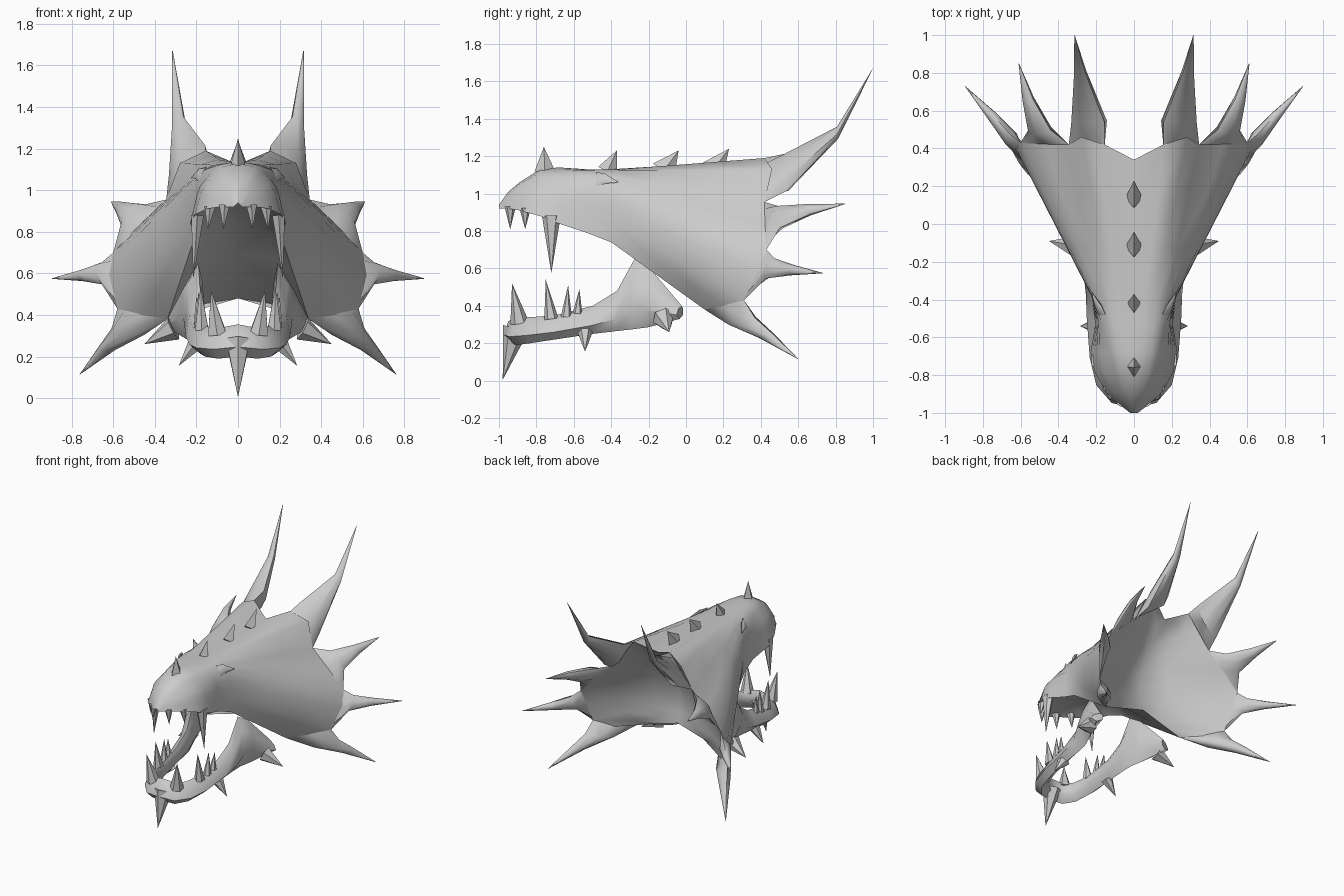
import bpy, math
from mathutils import Vector as V

cube = bpy.data.objects.get("Cube")
if cube:
    bpy.data.objects.remove(cube, do_unlink=True)

grey = bpy.data.materials.new("bone_grey")
grey.use_nodes = True
grey.diffuse_color = (0.6, 0.6, 0.6, 1)
grey.node_tree.nodes["Principled BSDF"].inputs["Base Color"].default_value = (0.6, 0.6, 0.6, 1)


def build(name, parts, angle=50, mirror=True):
    """Join (verts, faces) parts into one object, mirrored across x."""
    verts, faces = [], []
    for vs, fs in parts:
        faces += [[i + len(verts) for i in f] for f in fs]
        verts += [tuple(v) for v in vs]
    me = bpy.data.meshes.new(name)
    me.from_pydata(verts, [], faces)
    me.validate()
    me.materials.append(grey)
    ob = bpy.data.objects.new(name, me)
    bpy.context.collection.objects.link(ob)
    bpy.ops.object.select_all(action='DESELECT')
    ob.select_set(True)
    bpy.context.view_layer.objects.active = ob
    bpy.ops.object.mode_set(mode='EDIT')
    bpy.ops.mesh.select_all(action='SELECT')
    bpy.ops.mesh.normals_make_consistent(inside=False)
    bpy.ops.object.mode_set(mode='OBJECT')
    bpy.ops.object.shade_smooth_by_angle(angle=math.radians(angle))
    if mirror:
        ob.modifiers.new("mirror", 'MIRROR').merge_threshold = 0.002
    return ob


def skin(rows, closed=False):
    """Quads between equally long rows of points."""
    n = len(rows[0])
    fs = [[r * n + c, r * n + (c + 1) % n, (r + 1) * n + (c + 1) % n, (r + 1) * n + c]
          for r in range(len(rows) - 1) for c in range(n if closed else n - 1)]
    return [p for row in rows for p in row], fs


def resample(pts, n):
    """Evenly spaced points along a polyline."""
    pts = [V(p) for p in pts]
    lens = [(b - a).length for a, b in zip(pts, pts[1:])]
    out = []
    for i in range(n):
        d, k = sum(lens) * i / (n - 1), 0
        while k < len(lens) - 1 and d > lens[k]:
            d -= lens[k]
            k += 1
        out.append(pts[k].lerp(pts[k + 1], min(1, d / lens[k])))
    return out


def cone(base, tip, r, sides=6, squash=1.0):
    """Pointed tooth or spike; squash narrows it in x."""
    base, tip = V(base), V(tip)
    d = (tip - base).normalized()
    u = d.cross(V((1, 0, 0))).normalized()
    w = d.cross(u)
    ring = [base + u * r * math.cos(t) + w * r * squash * math.sin(t)
            for t in (2 * math.pi * i / sides for i in range(sides))]
    fs = [[i, (i + 1) % sides, sides] for i in range(sides)]
    return ring + [tip], fs + [list(range(sides))[::-1]]


def rim_spike(a, b, mids, tip, thick):
    """Blade-like spike from rim edge a-b, through (centre, scale) rings, to the tip."""
    a, b, tip = V(a), V(b), V(tip)
    c, h = (a + b) / 2, (a - b) / 2
    d = (V(mids[0][0]) - c).normalized()
    n = h.cross(d).normalized()

    def ring(o, k, t):
        return [o + h * k * math.cos(s) + n * t * math.sin(s)
                for s in (math.pi * i / 4 for i in range(8))]
    rows = [ring(c, 1, 0.004)]
    rows += [ring(V(m), k, thick * (k + 0.2)) for m, k in mids]
    return skin(rows + [ring(tip, 0.01, 0.001)], True)


# Head shell: snout sections (y, then x/z from top centre to lip), ruled back to the rim
sections = [
    (-1.0, [(0, .94), (.01, .93), (.02, .92)]),
    (-.95, [(0, 1.01), (.05, .98), (.085, .92)]),
    (-.89, [(0, 1.06), (.06, 1.05), (.12, .98), (.15, .91)]),
    (-.78, [(0, 1.13), (.08, 1.11), (.17, 1.01), (.21, .88)]),
    (-.68, [(0, 1.14), (.1, 1.12), (.19, 1.01), (.23, .84)]),
    (-.53, [(0, 1.13), (.14, 1.12), (.185, 1.03), (.205, .79)]),
    (-.40, [(0, 1.13), (.15, 1.12), (.21, 1.04), (.22, .74)]),
]
notch_top, notch_mid, notch_low = (.345, .42, .955), (.60, .43, .70), (.58, .31, .43)
horn_in, frill_foot = (.155, .42, 1.19), (.34, .10, .38)
rim = [V(p) for p in [(0, .34, 1.12), horn_in, (.28, .46, 1.13), notch_top,
                      (.475, .44, .83), notch_mid, (.625, .40, .58), notch_low,
                      (.48, .24, .375), frill_foot]]
rows = [resample([(x, y, z) for x, z in prof], 10) for y, prof in sections]
last = rows[-1]
for t in (1 / 3, 2 / 3, 1):
    rows.append([p.lerp(q, t) for p, q in zip(last, rim)])
build("head_shell", [skin(rows)], 65)

# Palate: arched roof of the mouth between the lips, sloping down to the throat
arch = [.93, .93, .93, .94, .93, .90, .84, .70, .56, .48]
palate = []
for row, z in zip(rows, arch):
    e = row[-1]
    palate.append([e, V((e.x * .65, e.y, e.z * .35 + z * .65)), V((0, e.y, z))])
build("palate", [skin(palate)], 65)

# Back of the head: shallow hollow inside the rim, slanting forward down to the throat
wall = []
for i, p in enumerate(rim):
    s = i / (len(rim) - 1)
    mid = V((0, .34 - .24 * s - .5 * s * (1 - s), 1.12 - .64 * s))
    wall.append([p, p.lerp(mid, .35) + V((0, -.22 * s * (1 - s), 0)),
                 p.lerp(mid, .7) + V((0, -.16 * s * (1 - s), 0)), mid])
build("head_back", [skin(wall)], 80)

# Horns and frill spikes, each spanning from notch to notch of the rim
build("horn", [rim_spike(horn_in, notch_top,
                         [((.238, .54, 1.115), .85), ((.285, .81, 1.325), .24)],
                         (.315, 1.0, 1.67), .065)])
build("frill_spikes", [
    rim_spike(notch_top, notch_mid, [((.50, .50, .875), .45), ((.56, .66, .915), .2)],
              (.61, .85, .945), .07),
    rim_spike(notch_mid, notch_low, [((.65, .45, .60), .4), ((.75, .57, .59), .2)],
              (.895, .73, .575), .07),
    rim_spike(notch_low, frill_foot, [((.53, .30, .32), .65), ((.63, .43, .24), .33)],
              (.76, .60, .115), .06),
])

# Brow point above each eye
build("brow", [rim_spike((.15, -.48, 1.115), (.19, -.48, 1.04),
                         [((.19, -.43, 1.08), .7)], (.225, -.36, 1.06), .015)])

# Lower jaw: one tapering bar swept round the chin and up to the hinge plate
path = [(0, -.92, .20, .355), (.09, -.90, .19, .34), (.15, -.83, .20, .34),
        (.18, -.70, .22, .35), (.195, -.50, .25, .40), (.20, -.37, .265, .48),
        (.21, -.28, .275, .65), (.24, -.20, .285, .60), (.31, -.03, .33, .40)]
jaw = []
for i, (x, y, low, top) in enumerate(path):
    p, q = path[max(i - 1, 0)], path[min(i + 1, len(path) - 1)]
    out = V((q[1] - p[1], p[0] - q[0], 0)).normalized() if i else V((0, -1, 0))
    h = top - low
    jaw.append([V((x, y, low + h * f)) + out * k for f, k in
                ((0, .01), (.3, .055), (.75, .03), (1, -.02), (.75, -.04), (.3, -.035))])
jv, jf = skin(jaw, True)
n = len(jv)
build("lower_jaw", [(jv, jf + [list(range(n - 6, n))])])

# Chin spike and jaw side spikes
build("chin_spike", [cone((0, -.91, .28), (0, -.98, .005), .07, 6, .95)], mirror=False)
build("jaw_spikes", [
    cone((.20, -.54, .27), (.285, -.54, .155), .045),
    cone((.31, -.12, .335), (.45, -.09, .26), .06),
])

# Teeth
build("upper_teeth", [
    cone((.065, -.94, .93), (.07, -.94, .81), .03),
    cone((.135, -.86, .92), (.145, -.86, .81), .03),
    cone((.195, -.72, .88), (.215, -.72, .575), .05, 6, .7),
])
build("lower_teeth", [
    cone((.10, -.89, .31), (.13, -.93, .52), .05),
    cone((.175, -.72, .33), (.18, -.75, .54), .038),
    cone((.185, -.64, .34), (.19, -.63, .51), .03),
    cone((.19, -.58, .36), (.20, -.57, .49), .026),
])

# Row of spikes along the crown
crown = [(-.755, -.76, .055, 1.25), (-.42, -.37, .055, 1.23),
         (-.12, -.04, .07, 1.23), (.14, .23, .07, 1.24)]
build("crown_spikes", [cone((0, y, 1.12), (0, ty, tz), r, 4, .65) for y, ty, r, tz in crown],
      35, mirror=False)
